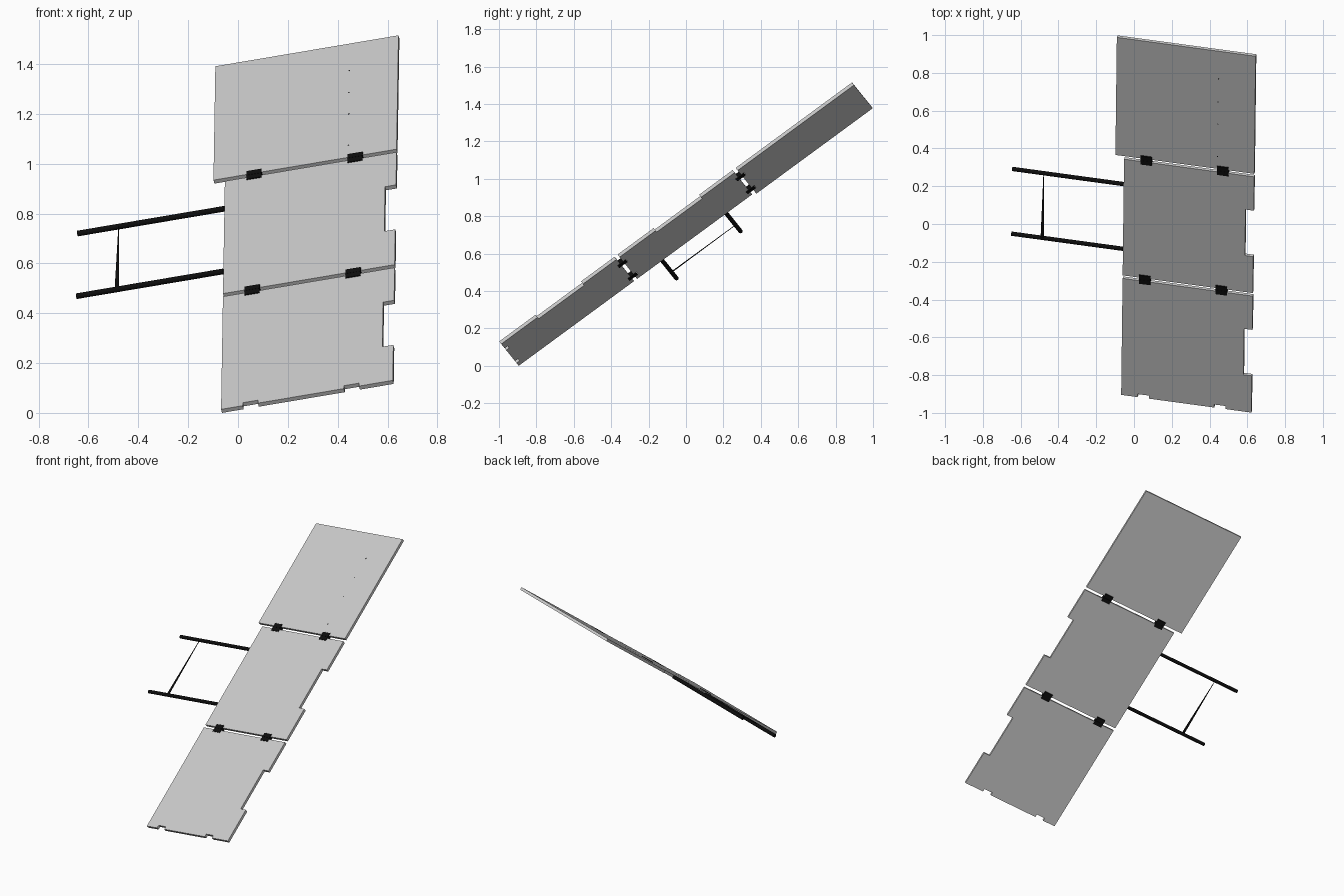
import bpy, bmesh, math
from mathutils import Vector, Matrix

if "Cube" in bpy.data.objects:
    bpy.data.objects.remove(bpy.data.objects["Cube"])

# Tilted board frame: u across, v up the slope, n out of the top face
U = Vector((0.9775, -0.133, 0.165)).normalized()
V = Vector((0.0107, 0.806, 0.5918))
V = (V - U * V.dot(U)).normalized()
N = U.cross(V)
FRAME = Matrix((U, V, N)).transposed().to_4x4()
FRAME.translation = (0.644, 0.888, 1.515)    # top right corner of the top panel
T = 0.018
HINGES = (-0.585, -0.170)

black = bpy.data.materials.new("black")
black.diffuse_color = (0.004, 0.004, 0.004, 1)
black.use_nodes = True
black.node_tree.nodes["Principled BSDF"].inputs["Base Color"].default_value = black.diffuse_color


def finish(name, bm, mat=None):
    bmesh.ops.recalc_face_normals(bm, faces=bm.faces)
    me = bpy.data.meshes.new(name)
    bm.to_mesh(me)
    bm.free()
    ob = bpy.data.objects.new(name, me)
    ob.matrix_world = FRAME
    bpy.context.collection.objects.link(ob)
    if mat:
        me.materials.append(mat)
    return ob


def plate(name, outline, c0, c1, mat=None):
    bm = bmesh.new()
    face = bm.faces.new([bm.verts.new((a, b, c0)) for a, b in outline])
    ext = bmesh.ops.extrude_face_region(bm, geom=[face])["geom"]
    bmesh.ops.translate(bm, vec=(0, 0, c1 - c0),
                        verts=[e for e in ext if isinstance(e, bmesh.types.BMVert)])
    return finish(name, bm, mat)


def cylinder(bm, centre, radius, length, rot, sides=16):
    bmesh.ops.create_cone(bm, cap_ends=True, segments=sides, radius1=radius,
                          radius2=radius, depth=length,
                          matrix=Matrix.Translation(centre) @ rot)


def panel(name, left, top, bottom, side_notch):
    pts = [(0, top), (left, top), (left, bottom)]
    # hinge cut-outs along the lower edge
    for h in HINGES:
        pts += [(h - 0.031, bottom), (h - 0.031, bottom + 0.02),
                (h + 0.031, bottom + 0.02), (h + 0.031, bottom)]
    pts.append((0, bottom))
    # hand cut-out in the right edge
    if side_notch:
        pts += [(0, top - 0.524), (-0.045, top - 0.524),
                (-0.045, top - 0.222), (0, top - 0.222)]
    plate(name, pts, -T, 0)


panel("top_panel", -0.752, 0, -0.772, False)
panel("middle_panel", -0.705, -0.792, -1.555, True)
panel("lower_panel", -0.705, -1.575, -2.340, True)

# Hinges: two leaves and a pin bridging each gap
ALONG = Matrix.Rotation(math.pi / 2, 4, 'Y')
for row, b in (("upper", -0.782), ("lower", -1.565)):
    for side, a in zip(("left", "right"), HINGES):
        bm = bmesh.new()
        for s in (1, -1):
            bmesh.ops.create_cube(bm, size=1, matrix=Matrix.Translation((a, b + s * 0.014, -T / 2))
                                  @ Matrix.Diagonal((0.061, 0.027, T + 0.008, 1)))
        cylinder(bm, (a, b, -T / 2), 0.011, 0.061, ALONG)
        finish(f"{row}_{side}_hinge", bm, black)

# Two support rods out of the left edge
for name, b in (("upper_rod", -0.964), ("lower_rod", -1.389)):
    bm = bmesh.new()
    cylinder(bm, (-1.009, b, -0.011), 0.0115, 0.604, ALONG)
    ob = finish(name, bm, black)
    for p in ob.data.polygons:
        p.use_smooth = len(p.vertices) == 4

# Thin tapering strut between the rods
plate("strut", [(-1.152, -1.389), (-1.134, -1.389), (-1.139, -0.97), (-1.141, -0.97)],
      -0.006, -0.003, black)

# Row of small pins on the top panel
bm = bmesh.new()
for b in (-0.182, -0.333, -0.478, -0.69):
    cylinder(bm, (-0.2, b, 0), 0.003, 0.002, Matrix.Identity(4), 10)
finish("panel_pins", bm, black)
